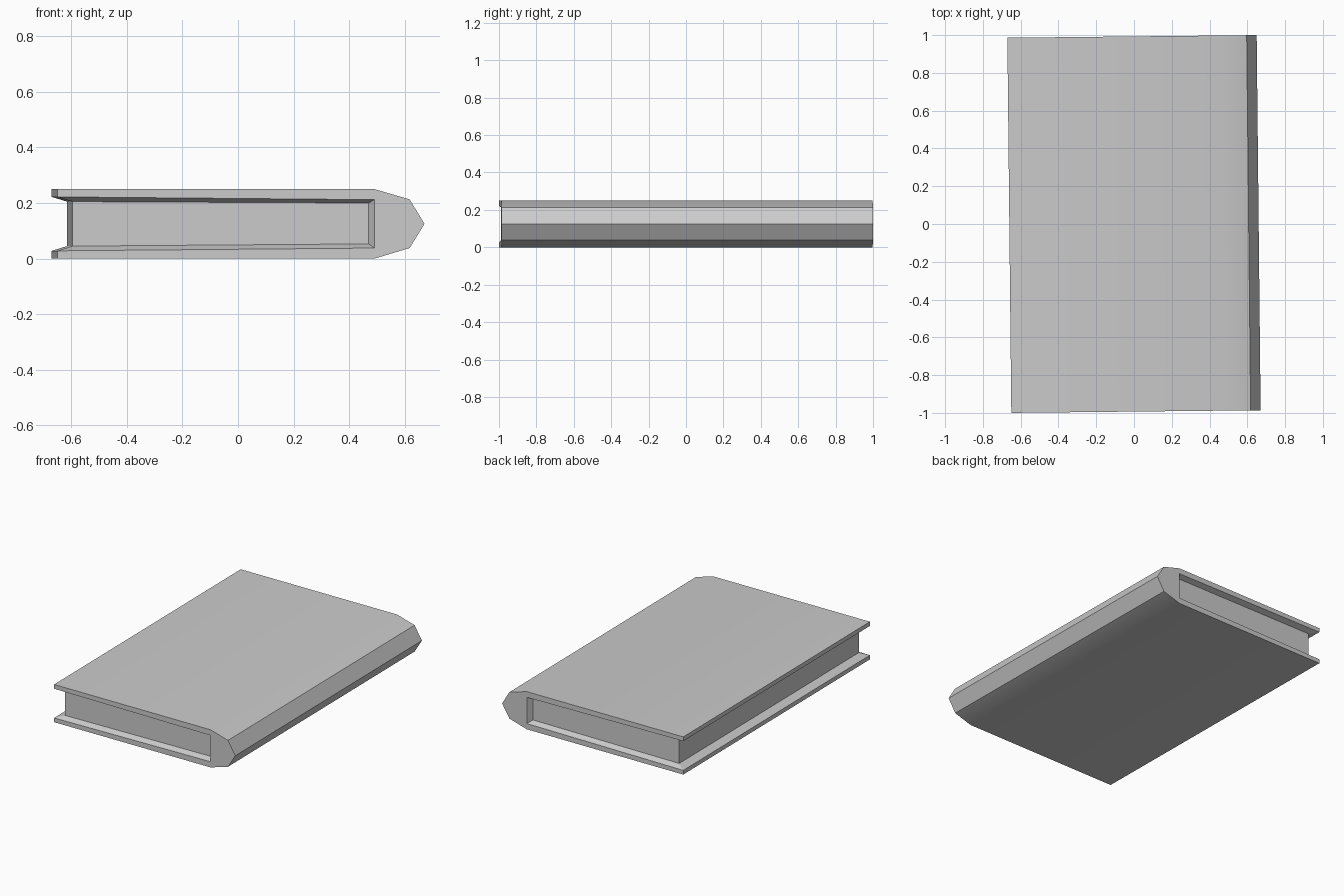
import bpy, bmesh, math

if "Cube" in bpy.data.objects:
    bpy.data.objects.remove(bpy.data.objects["Cube"])

TILT = 0.0105          # the book lies slightly turned
END, PAGE_END = 0.993, 0.956   # half lengths of cover and page block

grey = bpy.data.materials.new("light grey")
grey.diffuse_color = (0.6, 0.6, 0.6, 1)
grey.use_nodes = True
grey.node_tree.nodes["Principled BSDF"].inputs["Base Color"].default_value = grey.diffuse_color

# Cross-section (x, z): cover outside from lower to upper fore edge, then its inside
OUTER = [(-0.66, 0.0), (0.48, 0.0), (0.607, 0.038), (0.66, 0.125),
         (0.607, 0.213), (0.48, 0.25), (-0.66, 0.25)]
INNER = [(-0.66, 0.222), (0.48, 0.212), (0.48, 0.038), (-0.66, 0.028)]
# Page block corners: upper fore, upper spine, lower spine, lower fore
PAGES = [(-0.605, 0.205), (0.46, 0.20), (0.46, 0.053), (-0.605, 0.045)]

bm = bmesh.new()


def ring(points, y):
    return [bm.verts.new((x, y, z)) for x, z in points]


ends = []
for sign in (-1, 1):
    outer, inner = ring(OUTER, sign * END), ring(INNER, sign * END)
    pages = ring(PAGES, sign * PAGE_END)
    # Cover end: lower board, spine, upper board
    bm.faces.new((outer[0], outer[1], inner[2], inner[3]))
    bm.faces.new(outer[1:6] + inner[1:3])
    bm.faces.new((outer[5], outer[6], inner[0], inner[1]))
    # Sloped recess around the page block, then the page end
    for i in range(3):
        bm.faces.new((inner[i], inner[i + 1], pages[i + 1], pages[i]))
    bm.faces.new(pages)
    ends.append((outer, inner, pages))

(o0, i0, p0), (o1, i1, p1) = ends


def bridge(a, b, c, d):
    return bm.faces.new((a, b, c, d))


# Outside of the boards and spine, softly shaded
for k in range(6):
    bridge(o0[k], o0[k + 1], o1[k + 1], o1[k]).smooth = True
# Board edges, sloped board insides and page fore edge
bridge(o0[6], i0[0], i1[0], o1[6])
bridge(i0[3], o0[0], o1[0], i1[3])
bridge(i0[0], p0[0], p1[0], i1[0])
bridge(p0[3], i0[3], i1[3], p1[3])
bridge(p0[0], p0[3], p1[3], p1[0])

bmesh.ops.recalc_face_normals(bm, faces=bm.faces)
for e in bm.edges:
    e.smooth = e.calc_face_angle(math.pi) < math.radians(30)

mesh = bpy.data.meshes.new("book")
bm.to_mesh(mesh)
bm.free()
mesh.materials.append(grey)
book = bpy.data.objects.new("book", mesh)
book.rotation_euler.z = TILT
bpy.context.collection.objects.link(book)
